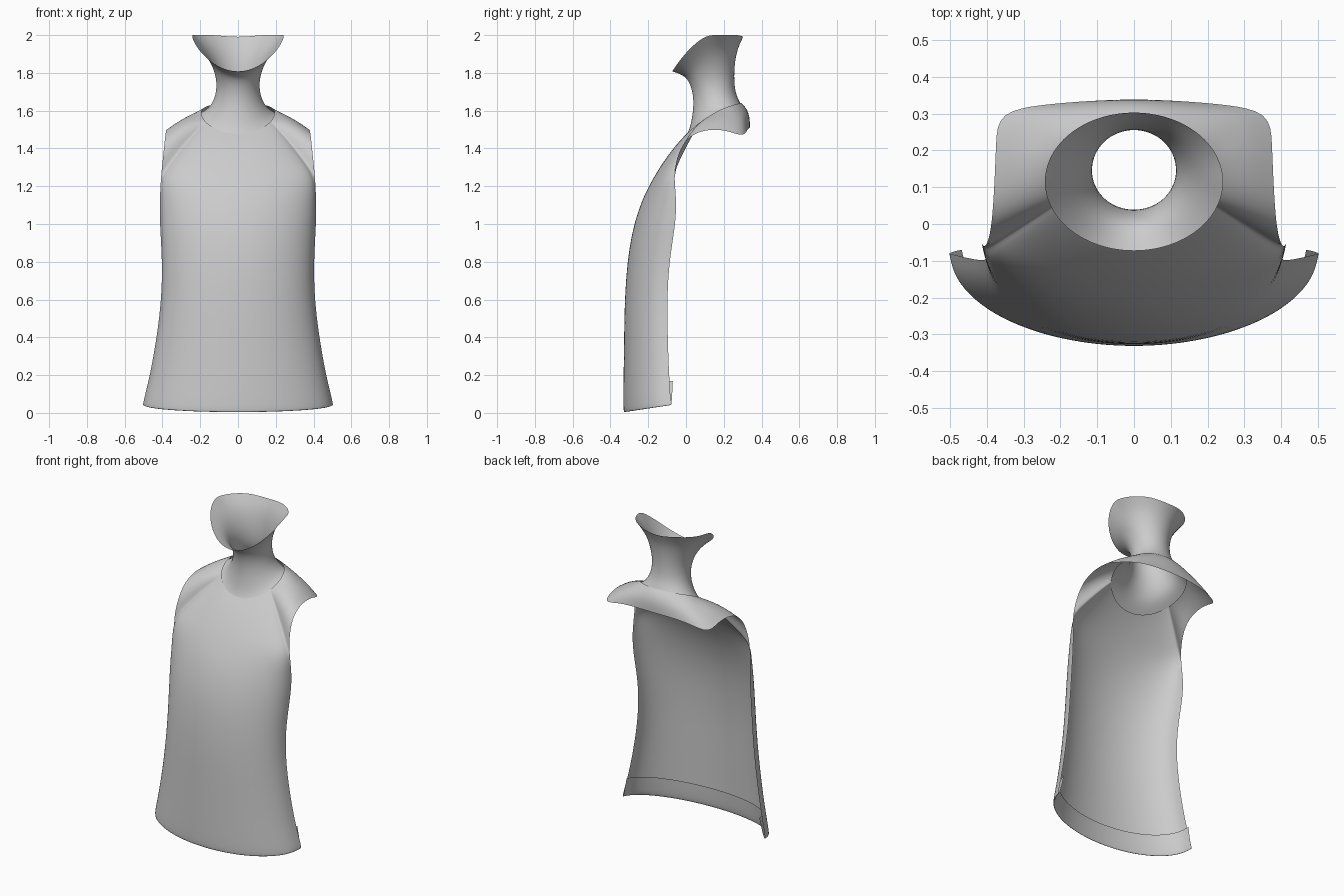
import bpy, bmesh
from math import sin, cos, pi, atan2
from mathutils import Vector

if "Cube" in bpy.data.objects:
    bpy.data.objects.remove(bpy.data.objects["Cube"])

GREY = (0.6, 0.6, 0.6, 1)
mat = bpy.data.materials.new("plain grey")
mat.use_nodes = True
mat.diffuse_color = GREY
mat.node_tree.nodes["Principled BSDF"].inputs["Base Color"].default_value = GREY


def loft(name, patches):
    """Skin half patches (lists of equal rows), weld, mirror across x and smooth."""
    bm = bmesh.new()
    for rows in patches:
        grid = [[bm.verts.new(p) for p in row] for row in rows]
        for a, b in zip(grid, grid[1:]):
            for i in range(len(a) - 1):
                bm.faces.new((a[i], a[i + 1], b[i + 1], b[i]))
    bmesh.ops.remove_doubles(bm, verts=bm.verts, dist=0.0005)
    bmesh.ops.recalc_face_normals(bm, faces=bm.faces)
    me = bpy.data.meshes.new(name)
    bm.to_mesh(me)
    bm.free()
    me.materials.append(mat)
    me.shade_smooth()
    ob = bpy.data.objects.new(name, me)
    bpy.context.collection.objects.link(ob)
    mirror = ob.modifiers.new("mirror", 'MIRROR')
    mirror.use_clip = True
    sub = ob.modifiers.new("smooth", 'SUBSURF')
    sub.levels = sub.render_levels = 2
    sub.boundary_smooth = 'PRESERVE_CORNERS'
    return ob


def section(xe, ye, yc, ze, zc, n=8):
    """Half of a curved front section, from the centre to the side edge."""
    return [Vector((xe * sin(t), ye + (yc - ye) * cos(t), ze + (zc - ze) * cos(t)))
            for t in (i * pi / 2 / n for i in range(n + 1))]


def ring_point(a, rx, yf, yb, zf, zs, zb):
    """Point on a tilted oval; angle 0 is the front, pi the back."""
    c = cos(a)
    z = zs + (zf - zb) / 2 * c + ((zf + zb) / 2 - zs) * c * c
    return Vector((rx * sin(a), (yf + yb) / 2 - (yb - yf) / 2 * c, min(z, 2.0)))


# Front panel, from the folded hem upward: side x, side y, centre y, side z, centre z
body = [section(*r) for r in (
    (0.468, -0.07, -0.312, 0.17, 0.13),
    (0.492, -0.075, -0.318, 0.055, 0.02),
    (0.502, -0.08, -0.328, 0.036, -0.004),
    (0.504, -0.08, -0.334, 0.05, 0.02),
    (0.465, -0.09, -0.332, 0.2, 0.18),
    (0.43, -0.097, -0.329, 0.4, 0.39),
    (0.405, -0.1, -0.326, 0.6, 0.6),
    (0.4, -0.09, -0.312, 0.8, 0.8),
    (0.414, -0.055, -0.285, 1.0, 0.97),
    (0.414, -0.05, -0.235, 1.13, 1.13),
    (0.408, -0.065, -0.17, 1.25, 1.25),
)]

# Yoke: from chest, armhole and back edge in to the neck hole
outer = body[-1] + [Vector(p) for p in (
    (0.397, -0.05, 1.35), (0.388, -0.01, 1.44), (0.382, 0.06, 1.488),
    (0.378, 0.14, 1.502), (0.375, 0.22, 1.495), (0.37, 0.305, 1.46),
    (0.25, 0.325, 1.5), (0.12, 0.335, 1.51), (0, 0.34, 1.51))]
HOLE = (0.195, 0.0, 0.3, 1.475, 1.588, 1.642)
inner = [ring_point(atan2(p.x, 0.15 - p.y), *HOLE) for p in outer]


def blend(t):
    row = []
    for o, i in zip(outer, inner):
        p = o.lerp(i, t)
        lift = 0.06 * t * (1 - t)
        p.z += lift
        if p.y > 0.28:
            p.y += lift
        row.append(p)
    return row


yoke = [blend(t) for t in (0, 0.25, 0.5, 0.75, 1)]
loft("sleeveless_shirt", [body, yoke])

# Neck with hidden base flange and flared, open jaw rim
N = 12
neck = [[ring_point(i * pi / N, *r) for i in range(N + 1)] for r in (
    (0.25, -0.04, 0.305, 1.41, 1.545, 1.6),
    (0.185, 0.01, 0.295, 1.475, 1.575, 1.63),
    (0.145, 0.03, 0.275, 1.55, 1.62, 1.665),
    (0.118, 0.04, 0.26, 1.63, 1.68, 1.71),
    (0.112, 0.035, 0.255, 1.7, 1.76, 1.78),
    (0.135, 0.01, 0.26, 1.765, 1.84, 1.86),
    (0.175, -0.025, 0.275, 1.79, 1.915, 1.93),
    (0.245, -0.075, 0.305, 1.805, 2.0, 1.99),
)]
for row in neck + [outer, inner]:
    row[-1].x = 0
loft("neck", [neck])
